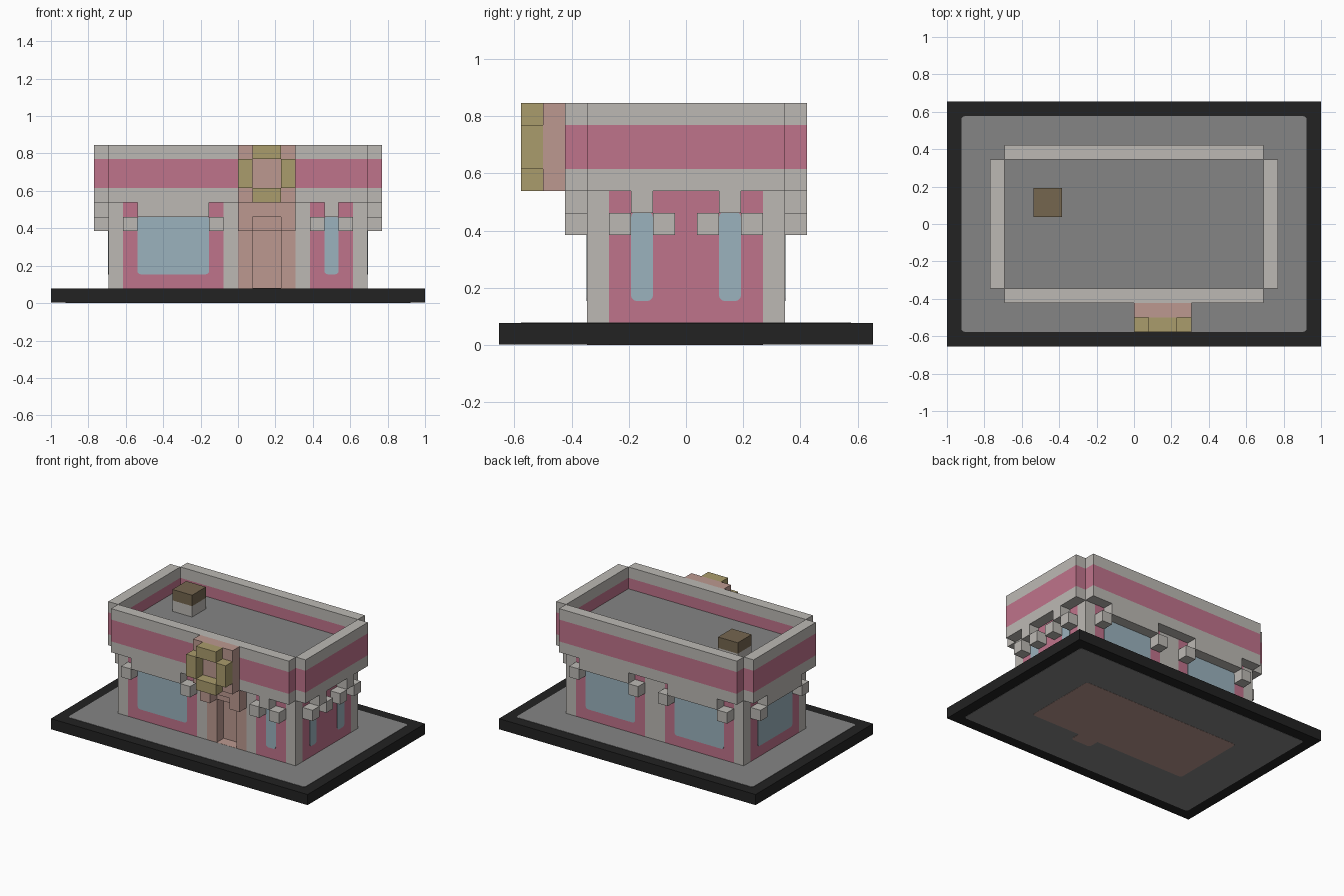
import bpy
import bmesh
from math import pi, sin, cos
from mathutils import Vector

cube = bpy.data.objects.get("Cube")
if cube:
    bpy.data.objects.remove(cube, do_unlink=True)

U = 1 / 13  # one building block


def material(name, hex_code):
    """Flat material from an sRGB hex code."""
    channels = [int(hex_code[i:i + 2], 16) / 255 for i in (0, 2, 4)]
    col = [c / 12.92 if c < 0.04 else ((c + 0.055) / 1.055) ** 2.4 for c in channels]
    m = bpy.data.materials.new(name)
    m.use_nodes = True
    m.diffuse_color = (*col, 1)
    m.node_tree.nodes["Principled BSDF"].inputs["Base Color"].default_value = (*col, 1)
    return m


STONE = material("light stone", "bcb9b4")
PINK = material("pink wall", "bf738b")
SALMON = material("salmon", "bc9990")
GLASS = material("window blue", "9bb2bd")
GOLD = material("gold", "aa9c6c")
BROWN = material("vent brown", "75664f")
GREY = material("pavement grey", "858585")
BLACK = material("kerb black", "222222")


def finish(name, bm, mat):
    bmesh.ops.recalc_face_normals(bm, faces=bm.faces)
    mesh = bpy.data.meshes.new(name)
    bm.to_mesh(mesh)
    bm.free()
    mesh.materials.append(mat)
    obj = bpy.data.objects.new(name, mesh)
    bpy.context.collection.objects.link(obj)
    return obj


def box(name, mat, x, y, z):
    """Box from (min, max) spans measured in blocks."""
    bm = bmesh.new()
    bmesh.ops.create_cube(bm, size=1)
    for v in bm.verts:
        v.co = Vector([U * (s[0] + (s[1] - s[0]) * (c + 0.5))
                       for c, s in zip(v.co, (x, y, z))])
    return finish(name, bm, mat)


def rounded_plate(name, mat, a, b, to_world, thick, r=0.25):
    """Thin plate with rounded corners over spans a and b."""
    bm = bmesh.new()
    ring = []
    corners = ((a[1] - r, b[1] - r), (a[0] + r, b[1] - r),
               (a[0] + r, b[0] + r), (a[1] - r, b[0] + r))
    for i, (p, q) in enumerate(corners):
        for k in range(4):
            t = pi / 2 * (i + k / 3)
            ring.append((p + r * cos(t), q + r * sin(t)))
    low = [bm.verts.new(U * to_world(p, q, 0)) for p, q in ring]
    high = [bm.verts.new(U * to_world(p, q, thick)) for p, q in ring]
    bm.faces.new(low)
    bm.faces.new(high)
    for i in range(len(ring)):
        j = (i + 1) % len(ring)
        bm.faces.new((low[i], low[j], high[j], high[i]))
    return finish(name, bm, mat)


# Each side: (wall runs along x?, outward sign, distance of wall from centre)
SIDES = {"front": (True, -1, 4.5), "back": (True, 1, 4.5),
         "right": (False, 1, 9), "left": (False, -1, 9)}


def side_box(side, name, mat, run, z, depth):
    """Box on a side; depth span is measured outward from the wall face."""
    along_x, sign, dist = SIDES[side]
    d = sorted(sign * (dist + k) for k in depth)
    x, y = (run, d) if along_x else (d, run)
    box(f"{side}_{name}", mat, x, y, z)


def window(side, run):
    """Painted pane with a lintel and two bracket blocks."""
    along_x, sign, dist = SIDES[side]

    def place(p, q, t):
        d = sign * (dist + t)
        return Vector((p, d, q)) if along_x else Vector((d, p, q))

    rounded_plate(f"{side}_window_pane", GLASS, run, (2, 6.05), place, 0.03)
    side_box(side, "window_lintel", STONE, run, (6, 7), (0, 1))
    for edge in (run[0] - 1, run[1]):
        side_box(side, "window_bracket", STONE, (edge, edge + 1), (5, 6), (0, 1))


# Base with painted pavement above and below
box("base", BLACK, (-13, 13), (-8.5, 8.5), (0.03, 1))
for name, mat, a, b, z, t in (
        ("pavement", GREY, (-12, 12), (-7.5, 7.5), 1, 0.03),
        ("underside_panel", GREY, (-12, 12), (-7.5, 7.5), 0.015, 0.015),
        ("underside_floor", SALMON, (-8, 8), (-3.5, 3.5), 0, 0.015),
        ("underside_threshold", SALMON, (1, 3), (-4.5, -3), 0, 0.015)):
    rounded_plate(name, mat, a, b, lambda p, q, h, z=z: Vector((p, q, z + h)), t)

# Corner posts
for sx in (-1, 1):
    for sy in (-1, 1):
        box("corner_post", STONE, sorted((8 * sx, 9 * sx)),
            sorted((3.5 * sy, 4.5 * sy)), (1, 7))

# Walls as spans along each side
WALLS = {
    "front": ((-8, -1, PINK), (-1, 0, STONE), (0, 1, SALMON),
              (3, 4, SALMON), (4, 5, STONE), (5, 8, PINK)),
    "back": ((-8, -1, PINK), (-1, 1, STONE), (1, 8, PINK)),
    "right": ((-3.5, 3.5, PINK),),
    "left": ((-3.5, 3.5, PINK),),
}
for side, spans in WALLS.items():
    for start, end, mat in spans:
        side_box(side, "wall", mat, (start, end), (1, 7), (-1, 0))

# Windows
WINDOWS = {"front": ((-7, -2), (6, 7)), "back": ((-7, -2), (2, 7)),
           "right": ((-2.5, -1.5), (1.5, 2.5)), "left": ((-2.5, 2.5),)}
for side, runs in WINDOWS.items():
    for run in runs:
        window(side, run)

# Recessed doorway and its portal
side_box("front", "door", SALMON, (1, 3), (1, 5), (-1.5, -1))
side_box("front", "door_header", SALMON, (1, 3), (5, 7), (-1, 0))
side_box("front", "door_threshold", SALMON, (1, 3), (1, 1.04), (-1, 0))
side_box("front", "portal_top", SALMON, (0, 4), (6, 7), (0, 1))
for x in (0, 3):
    side_box("front", "portal_bracket", SALMON, (x, x + 1), (5, 6), (0, 1))

# Roof slab and striped parapet with notched corners
box("roof", GREY, (-9, 9), (-4.5, 4.5), (7, 9))
for side, (along_x, sign, dist) in SIDES.items():
    half = 9 if along_x else 4.5
    for name, mat, z in (("parapet_base", STONE, (7, 8)),
                         ("parapet_stripe", PINK, (8, 10)),
                         ("parapet_cap", STONE, (10, 11))):
        side_box(side, name, mat, (-half, half), z, (0, 1))

# Sign board with a gold ring of four bars
side_box("front", "sign_board", SALMON, (0, 4), (7, 11), (1, 2))
for z in (7, 10):
    side_box("front", "sign_ring_bar", GOLD, (1, 3), (z, z + 1), (2, 3))
for x in (0, 3):
    side_box("front", "sign_ring_side", GOLD, (x, x + 1), (8, 10), (2, 3))

# Roof vent
box("vent_base", STONE, (-7, -5), (0.5, 2.5), (9, 10))
box("vent_cap", BROWN, (-7, -5), (0.5, 2.5), (10, 11))
